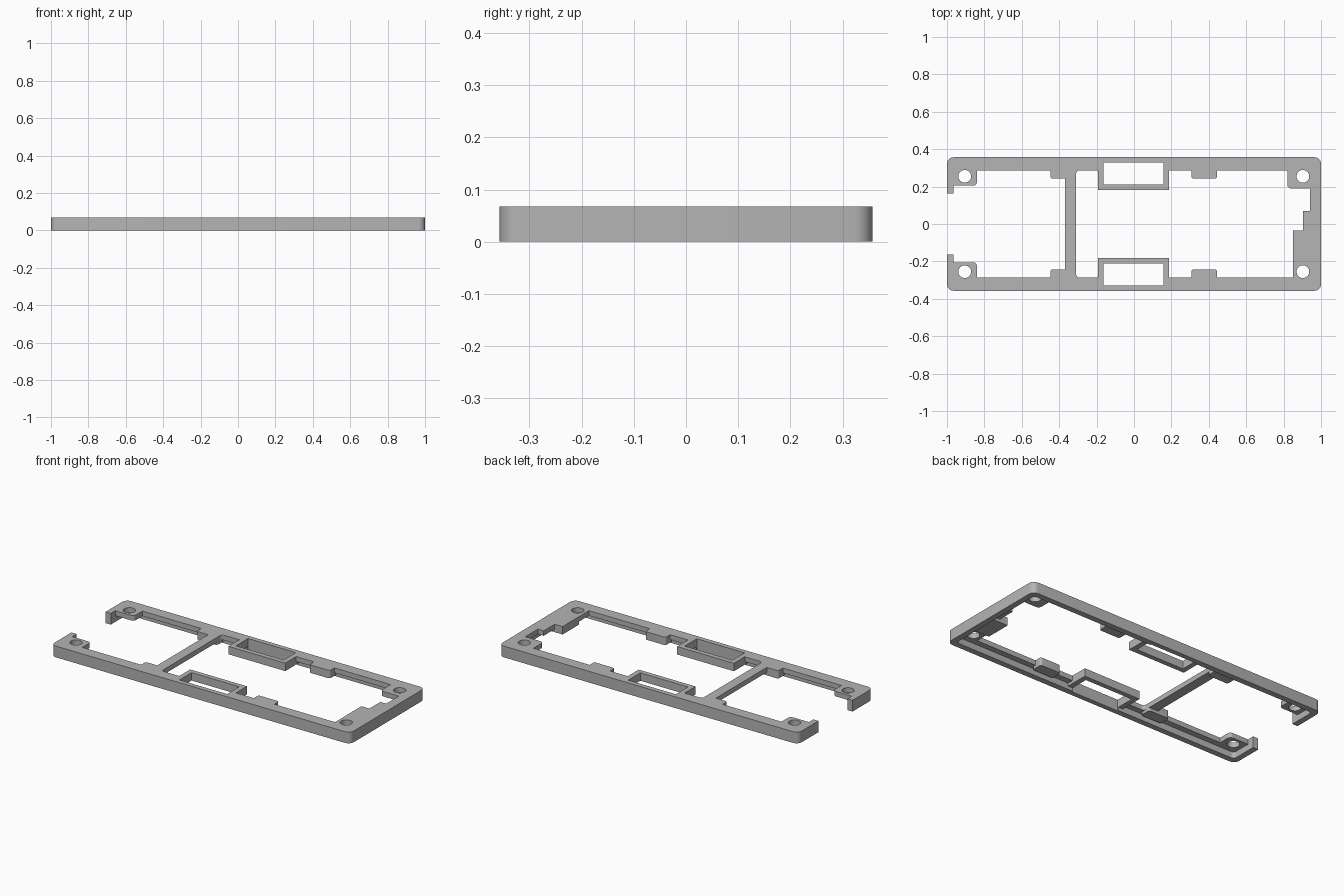
import bpy, bmesh
from mathutils import Matrix

cube = bpy.data.objects.get("Cube")
if cube:
    bpy.data.objects.remove(cube, do_unlink=True)

TOP, PLATE, LOW = 0.068, 0.038, 0.02   # top face, plate underside, tab underside

grey = bpy.data.materials.new("plain grey")
grey.use_nodes = True
colour = (0.46, 0.46, 0.46, 1)
grey.diffuse_color = colour
grey.node_tree.nodes["Principled BSDF"].inputs["Base Color"].default_value = colour


def finish(name, bm):
    mesh = bpy.data.meshes.new(name)
    bm.to_mesh(mesh)
    bm.free()
    mesh.materials.append(grey)
    obj = bpy.data.objects.new(name, mesh)
    bpy.context.collection.objects.link(obj)
    return obj


def box(name, x0, x1, y0, y1, z0, z1, radius=0):
    """Block with optionally rounded vertical corners."""
    bm = bmesh.new()
    size = (x1 - x0, y1 - y0, z1 - z0)
    centre = ((x0 + x1) / 2, (y0 + y1) / 2, (z0 + z1) / 2)
    bmesh.ops.create_cube(bm, size=1, matrix=Matrix.Translation(centre) @ Matrix.Diagonal((*size, 1)))
    if radius:
        upright = [e for e in bm.edges if abs(e.verts[0].co.z - e.verts[1].co.z) > 1e-4]
        bmesh.ops.bevel(bm, geom=upright, offset=radius, segments=6, profile=0.5, affect='EDGES')
    return finish(name, bm)


def drill(name, x, y, radius):
    bm = bmesh.new()
    bmesh.ops.create_cone(bm, cap_ends=True, segments=32, radius1=radius, radius2=radius,
                          depth=0.4, matrix=Matrix.Translation((x, y, 0)))
    return finish(name, bm)


def combine(target, tool, operation):
    """Apply a boolean and discard its tool."""
    bpy.context.view_layer.objects.active = target
    mod = target.modifiers.new("combine", 'BOOLEAN')
    mod.operation, mod.solver, mod.object = operation, 'EXACT', tool
    bpy.ops.object.modifier_apply(modifier=mod.name)
    bpy.data.objects.remove(tool, do_unlink=True)


def add(*args):
    combine(frame, box(*args), 'UNION')


def cut(*args):
    combine(frame, box(*args), 'DIFFERENCE')


# Outer shell: hollow underneath, two openings leaving a cross bar, open left end
frame = box("frame", -1, 1, -0.357, 0.357, 0, TOP, 0.035)
cut("underside_recess", -0.965, 0.965, -0.322, 0.322, -0.1, PLATE, 0.02)
cut("left_opening", -0.965, -0.37, -0.287, 0.287, -0.1, 0.2, 0.02)
cut("right_opening", -0.31, 0.942, -0.287, 0.287, -0.1, 0.2, 0.02)
cut("end_gap", -1.1, -0.9, -0.163, 0.163, -0.1, 0.2)


def span(side, inner, outer):
    return sorted((side * inner, side * outer))


# Parts repeated on the front and back rails
for side in (-1, 1):
    add("left_corner_pad", -0.98, -0.84, *span(side, 0.205, 0.34), PLATE, TOP, 0.02)
    add("window_surround", -0.192, 0.188, *span(side, 0.183, 0.335), LOW, TOP)
    for x in (-0.447, 0.307):
        add("rail_tab", x, x + 0.137, *span(side, 0.243, 0.31), LOW, TOP, 0.012)

# Stepped right end
add("back_right_pad", 0.82, 0.98, 0.19, 0.34, PLATE, TOP, 0.02)
add("end_step", 0.903, 0.98, -0.1, 0.07, PLATE, TOP)
add("front_right_pad", 0.85, 0.98, -0.34, -0.035, PLATE, TOP)
add("end_block", 0.85, 0.975, -0.19, -0.035, LOW, TOP)

# Windows and screw holes
for side in (-1, 1):
    cut("window", -0.162, 0.157, *span(side, 0.212, 0.328), -0.1, 0.2)
    for x in (-0.905, 0.903):
        combine(frame, drill("screw_hole", x, side * 0.255, 0.034), 'DIFFERENCE')

bpy.ops.object.select_all(action='DESELECT')
frame.select_set(True)
bpy.context.view_layer.objects.active = frame
bpy.ops.object.shade_smooth_by_angle()
